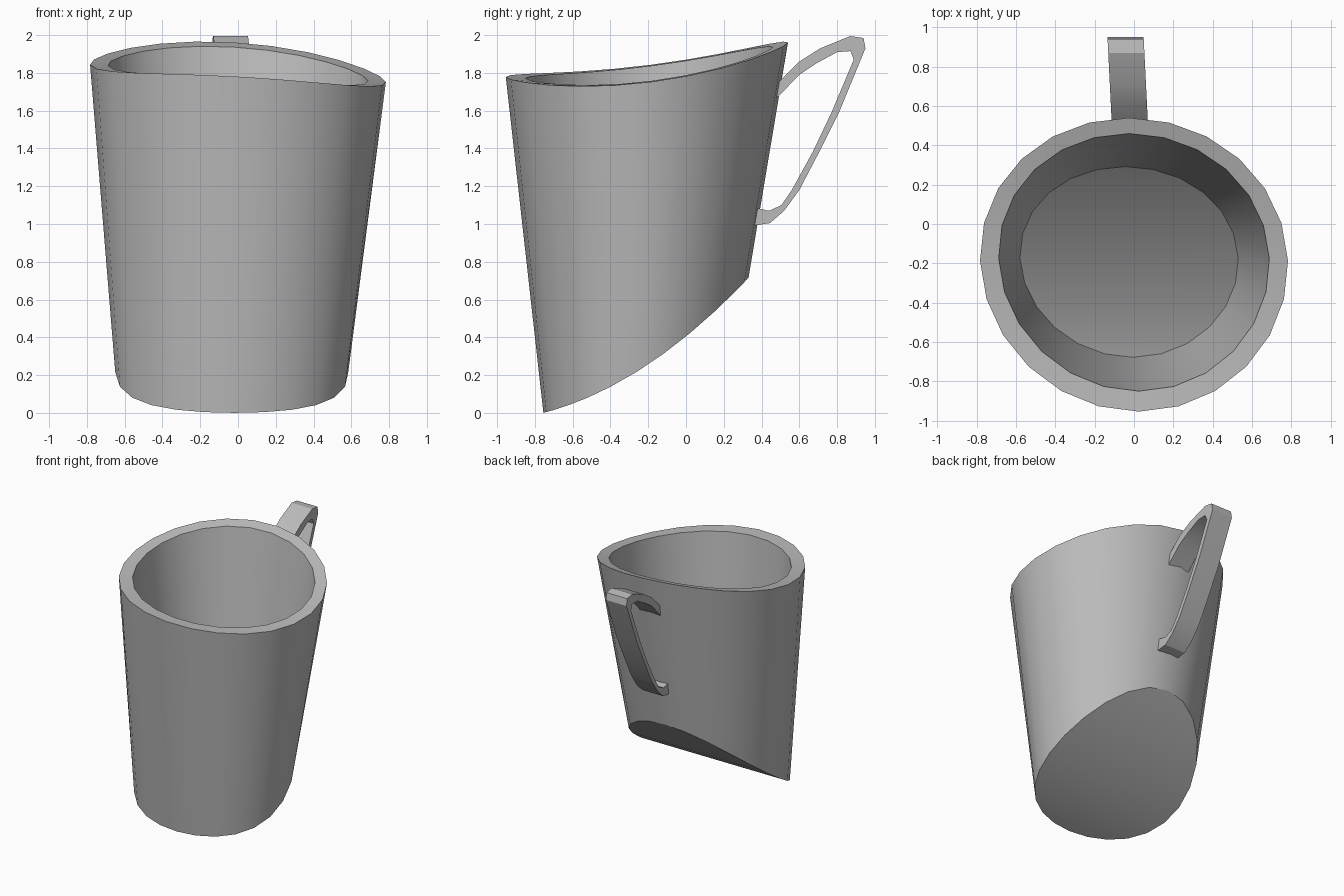
import bpy
import math

cube = bpy.data.objects.get("Cube")
if cube:
    bpy.data.objects.remove(cube, do_unlink=True)

SIDES = 24

grey = bpy.data.materials.new("plain grey")
grey.use_nodes = True
grey.diffuse_color = (0.5, 0.5, 0.5, 1)
grey.node_tree.nodes["Principled BSDF"].inputs["Base Color"].default_value = (0.5, 0.5, 0.5, 1)


def rim_height(x, y):
    v = y + 0.205
    return 1.795 - 0.058 * x + 0.121 * v + 0.135 * v * v


def base_height(x, y):
    v = y + 0.21
    return 0.25 + 0.66 * v + 0.37 * v * v


def floor_height(x, y):
    return base_height(x, y) + 0.15


def ring(cx, cy, rx, ry, shear, bulge, height):
    """Oval loop lifted onto a curved height surface."""
    pts = []
    for i in range(SIDES):
        a = 2 * math.pi * i / SIDES
        c, s = math.cos(a), math.sin(a)
        x = cx + rx * c + shear * s
        y = cy + ry * s + bulge * c * c
        pts.append((x, y, height(x, y)))
    return pts


def make_object(name, verts, faces, angle):
    mesh = bpy.data.meshes.new(name)
    mesh.from_pydata(verts, [], faces)
    mesh.update()
    mesh.materials.append(grey)
    obj = bpy.data.objects.new(name, mesh)
    bpy.context.collection.objects.link(obj)
    bpy.ops.object.select_all(action="DESELECT")
    obj.select_set(True)
    bpy.context.view_layer.objects.active = obj
    bpy.ops.object.mode_set(mode="EDIT")
    bpy.ops.mesh.select_all(action="SELECT")
    bpy.ops.mesh.normals_make_consistent(inside=False)
    bpy.ops.object.mode_set(mode="OBJECT")
    bpy.ops.object.shade_smooth_by_angle(angle=math.radians(angle))
    return obj


def cap(start):
    """Strips across a loop, so the cap bends only from front to back."""
    half, quarter = SIDES // 2, SIDES // 4
    faces = []
    for k in range(-quarter, quarter):
        quad = [k, k + 1, half - k - 1, half - k]
        ids = []
        for i in quad:
            if i % SIDES not in ids:
                ids.append(i % SIDES)
        faces.append([start + i for i in ids])
    return faces


# Cup body: base, outer wall, rim, inner wall and floor
loops = [
    ring(-0.033, -0.212, 0.617, 0.543, -0.015, -0.05, base_height),
    ring(0.0, -0.207, 0.783, 0.747, -0.025, 0.02, rim_height),
    ring(0.0, -0.195, 0.688, 0.655, -0.025, 0.02, rim_height),
    ring(-0.025, -0.193, 0.555, 0.485, -0.02, 0.02, floor_height),
]
verts = [p for loop in loops for p in loop]
faces = cap(0) + cap(3 * SIDES)
for r in range(3):
    for i in range(SIDES):
        j = (i + 1) % SIDES
        a, b = r * SIDES, (r + 1) * SIDES
        faces.append((a + i, a + j, b + j, b + i))
make_object("cup_body", verts, faces, 30)

# Handle: flat strap following an outer and an inner side profile (y, z)
outer = [(0.46, 1.72), (0.60, 1.86), (0.71, 1.93), (0.87, 1.995), (0.94, 1.985),
         (0.95, 1.93), (0.81, 1.59), (0.71, 1.39), (0.60, 1.18), (0.52, 1.07),
         (0.445, 1.005), (0.35, 0.99)]
inner = [(0.46, 1.645), (0.60, 1.79), (0.69, 1.85), (0.80, 1.91), (0.87, 1.915),
         (0.888, 1.87), (0.77, 1.59), (0.67, 1.38), (0.56, 1.18), (0.505, 1.10),
         (0.44, 1.07), (0.35, 1.09)]
n = len(outer)
verts = []
for side in (-1, 1):
    for profile in (outer, inner):
        for y, z in profile:
            verts.append((-0.022 - 0.05 * (y - 0.53) + side * 0.092, y, z))
faces = [(0, n, 3 * n, 2 * n), (n - 1, 2 * n - 1, 4 * n - 1, 3 * n - 1)]
for i in range(n - 1):
    for a, b in ((0, n), (n, 3 * n), (3 * n, 2 * n), (2 * n, 0)):
        faces.append((a + i, a + i + 1, b + i + 1, b + i))
make_object("handle", verts, faces, 30)
